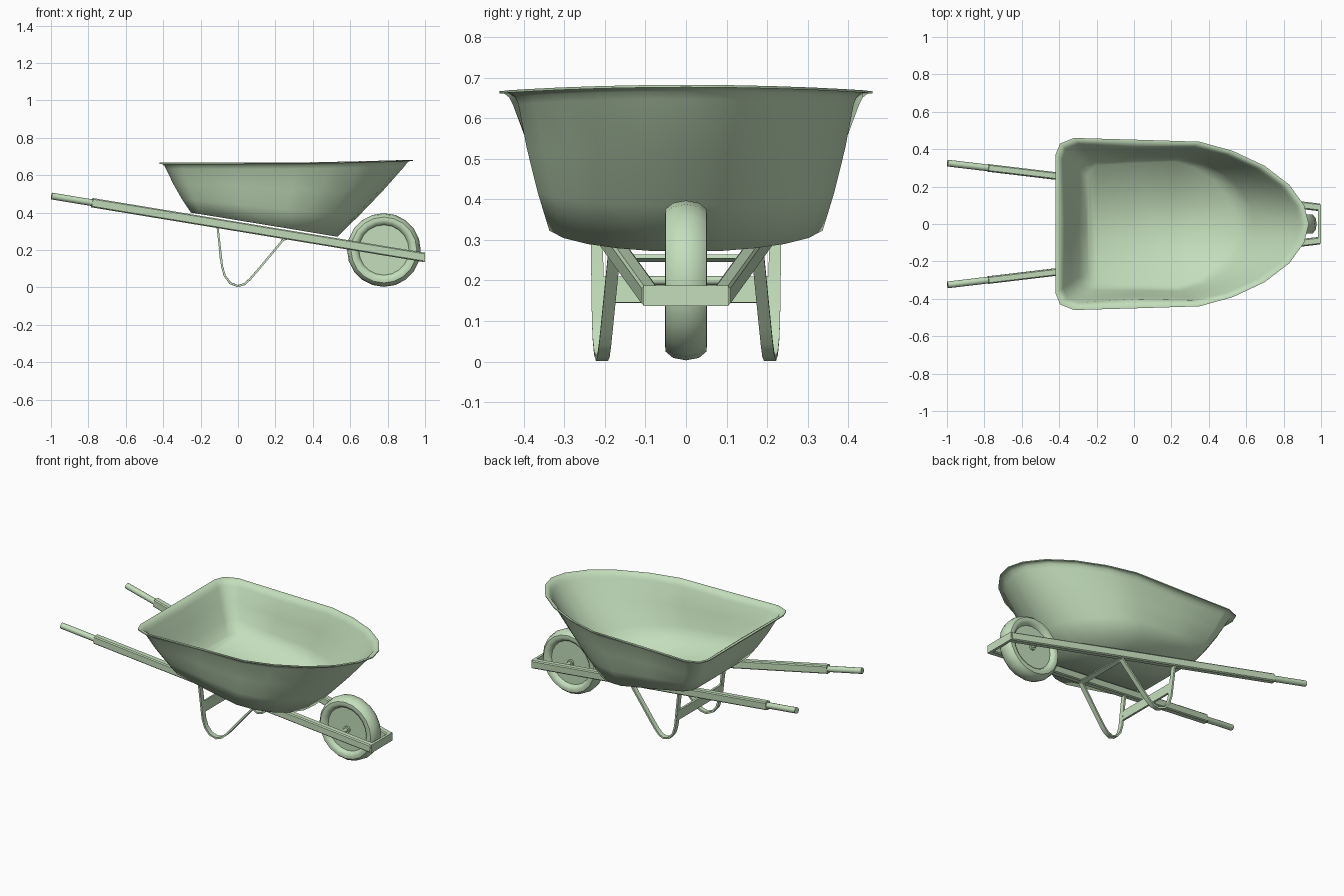
import bpy, bmesh, math
from mathutils import Vector

if "Cube" in bpy.data.objects:
    bpy.data.objects.remove(bpy.data.objects["Cube"])

green = bpy.data.materials.new("pale green")
green.diffuse_color = (0.55, 0.73, 0.50, 1)
green.use_nodes = True
green.node_tree.nodes["Principled BSDF"].inputs["Base Color"].default_value = green.diffuse_color


def make(name, verts, faces, angle=40, thickness=0):
    me = bpy.data.meshes.new(name)
    me.from_pydata([tuple(v) for v in verts], [], faces)
    bm = bmesh.new()
    bm.from_mesh(me)
    bmesh.ops.remove_doubles(bm, verts=bm.verts, dist=1e-5)
    bmesh.ops.recalc_face_normals(bm, faces=bm.faces)
    bm.to_mesh(me)
    bm.free()
    me.materials.append(green)
    ob = bpy.data.objects.new(name, me)
    bpy.context.collection.objects.link(ob)
    bpy.ops.object.select_all(action='DESELECT')
    ob.select_set(True)
    bpy.context.view_layer.objects.active = ob
    if thickness:
        mod = ob.modifiers.new("thickness", 'SOLIDIFY')
        mod.thickness = thickness
        mod.offset = 0
        bpy.ops.object.modifier_apply(modifier=mod.name)
    bpy.ops.object.shade_smooth_by_angle(angle=math.radians(angle))
    return ob


def sweep(name, path, section, side=(0, 1, 0)):
    """Carry a section of (side, up) points along a path, with closed ends."""
    path = [Vector(p) for p in path]
    n, verts, faces = len(section), [], []
    for i, p in enumerate(path):
        t = (path[min(i + 1, len(path) - 1)] - path[max(i - 1, 0)]).normalized()
        s = Vector(side)
        s = (s - t * s.dot(t)).normalized()
        u = t.cross(s)
        verts += [p + s * a + u * b for a, b in section]
    for i in range(len(path) - 1):
        for k in range(n):
            a, b = i * n + k, i * n + (k + 1) % n
            faces.append((a, b, b + n, a + n))
    faces += [tuple(range(n)), tuple(range(len(verts) - n, len(verts)))]
    return make(name, verts, faces)


def rect(w, h, c=0):
    w, h = w / 2, h / 2
    if not c:
        return [(-w, -h), (w, -h), (w, h), (-w, h)]
    return [(-w + c, -h), (w - c, -h), (w, -h + c), (w, h - c),
            (w - c, h), (-w + c, h), (-w, h - c), (-w, -h + c)]


def circle(r, n=12):
    return [(r * math.cos(k * math.tau / n), r * math.sin(k * math.tau / n)) for k in range(n)]


def rail(x, s):
    """Centre line of the sloping, converging rails."""
    return Vector((x, s * (0.207 - 0.119 * x), 0.3245 - 0.1645 * x))


# Tray: half outlines of the rim and floor, from the back to the nose
rim = [(-.42, 0), (-.42, .37), (-.395, .43), (-.32, .46), (0, .451), (.35, .44),
       (.53, .39), (.70, .31), (.83, .21), (.91, .10), (.935, 0)]
floor = [(-.25, 0), (-.25, .25), (-.235, .29), (-.20, .315), (0, .327), (.22, .335),
         (.33, .30), (.42, .24), (.48, .17), (.52, .09), (.53, 0)]
m = len(rim)
verts, faces = [], []


def loop(points):
    """Whole ring from a half ring."""
    return points + [Vector((p.x, -p.y, p.z)) for p in points[-2:0:-1]]


rings = [[] for _ in range(7)]
for (rx, ry), (fx, fy) in zip(rim, floor):
    edge = Vector((rx, ry, 0.664 + 0.015 * max(0, (rx - 0.2) / 0.73) ** 1.5))
    low = Vector((fx, fy, 0.274 + (0.53 - fx) * 0.1645))
    inward = Vector((fx - rx, fy - ry, 0)).normalized()
    top = edge + inward * 0.047 - Vector((0, 0, 0.03))
    rings[0].append(low)
    for k, t in ((1, 0.3), (2, 0.65)):
        rings[k].append(low.lerp(top, t) - inward * 0.01 * math.sin(math.pi * t))
    rings[3].append(top)
    rings[4].append(edge + inward * 0.034 - Vector((0, 0, 0.011)))
    rings[5].append(edge + inward * 0.016)
    rings[6].append(edge)
n = 2 * m - 2
for r in rings:
    verts += loop(r)
for i in range(len(rings) - 1):
    for k in range(n):
        a, b = i * n + k, i * n + (k + 1) % n
        faces.append((a, b, b + n, a + n))
faces += [(0, 1, n - 1), (m - 2, m - 1, m)]
faces += [(k, k + 1, n - k - 1, n - k) for k in range(1, m - 2)]
make("tray", verts, faces, angle=75, thickness=0.006)

# Rails, grips and legs on both sides
leg_path = [(-.11, .328), (-.085, .11), (-.07, .06), (-.04, .022), (0, .007),
            (.035, .018), (.065, .045), (.10, .085), (.25, .264)]
for s, label in ((-1, "right"), (1, "left")):
    sweep(label + "_rail", [rail(-.78, s), rail(.99, s)], rect(.04, .05, .006))
    sweep(label + "_grip", [rail(-.997, s), rail(-.76, s)], circle(.018))
    sweep(label + "_leg", [(x, s * (0.207 - 0.119 * x), z) for x, z in leg_path],
          rect(.03, .011))

# Cross pieces
sweep("front_bar", [(.992, -.105, .162), (.992, .105, .162)], rect(.016, .05), side=(1, 0, 0))
sweep("leg_brace", [(-.094, -.23, .177), (-.094, .23, .177)], rect(.012, .065), side=(1, 0, .11))
sweep("front_strap", [(.245, -.185, .255), (.245, .185, .255)], rect(.03, .01), side=(1, 0, .3))

# Wheel turned around its axle
half = [(0, .028), (.134, .028), (.142, .044), (.158, .052), (.176, .050), (.191, .032)]
profile = half + [(.197, 0)] + [(r, -y) for r, y in reversed(half)]
seg, verts, faces = 20, [], []
for k in range(seg):
    a = k * math.tau / seg
    verts += [(.78 + r * math.cos(a), y, .2 + r * math.sin(a)) for r, y in profile]
p = len(profile)
for k in range(seg):
    for j in range(p - 1):
        a, b = k * p + j, ((k + 1) % seg) * p + j
        if j == 0:
            faces.append((a, a + 1, b + 1))
        elif j == p - 2:
            faces.append((a, a + 1, b))
        else:
            faces.append((a, a + 1, b + 1, b))
make("wheel", verts, faces)
sweep("axle", [(.78, -.11, .2), (.78, .11, .2)], circle(.011), side=(1, 0, 0))
sweep("hub", [(.78, -.04, .2), (.78, .04, .2)], circle(.02), side=(1, 0, 0))
